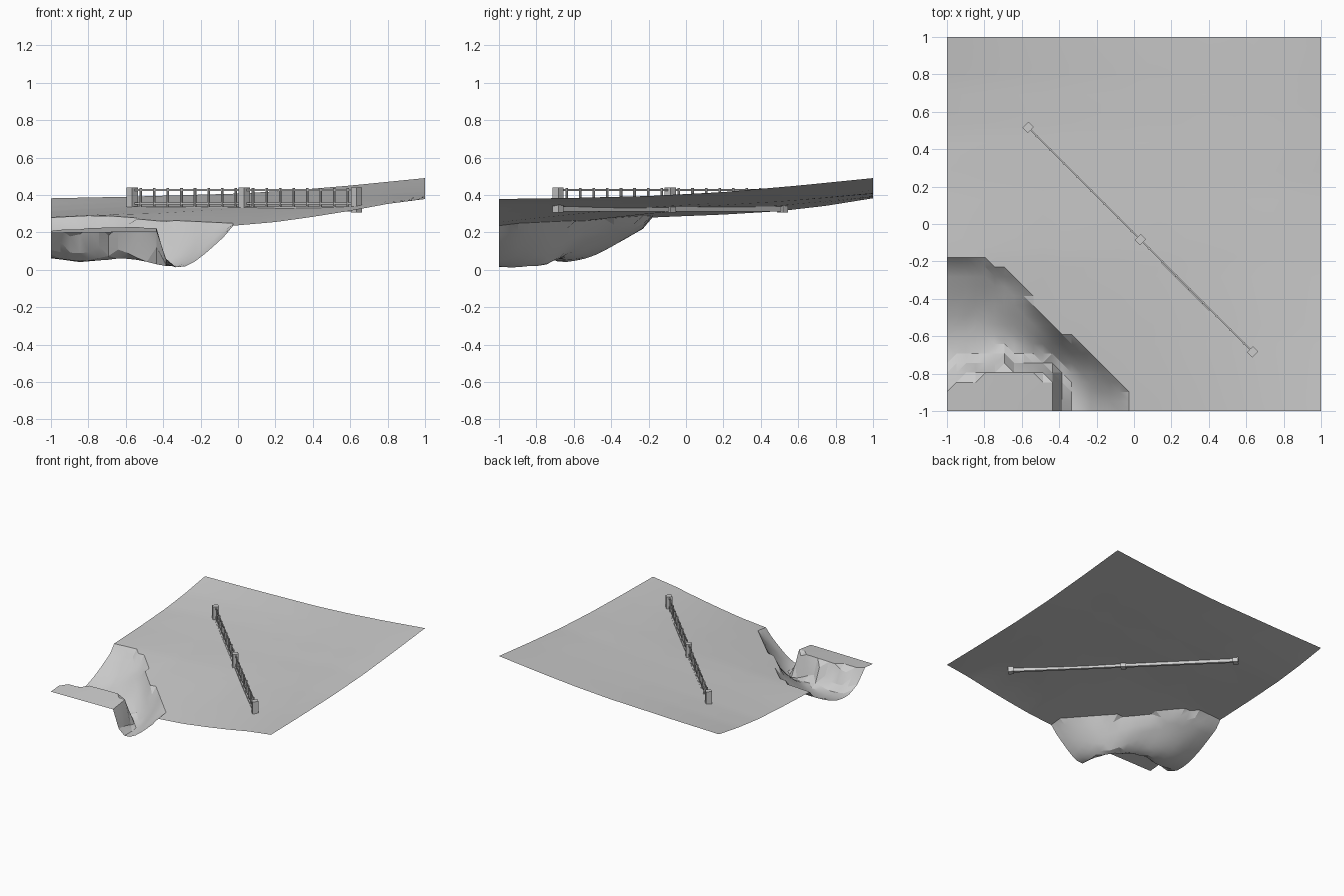
import bpy, bmesh, math
from mathutils import Vector, Matrix

if "Cube" in bpy.data.objects:
    bpy.data.objects.remove(bpy.data.objects["Cube"])


def lerp(pts, v):
    if v <= pts[0][0]:
        return pts[0][1]
    for (a, p), (b, q) in zip(pts, pts[1:]):
        if v <= b:
            return p + (q - p) * (v - a) / (b - a)
    return pts[-1][1]


# Height profiles along the four edges of the hillside
FRONT = [(-1, .197), (-.43, .203), (-.03, .235), (.2, .255), (.4, .283), (.6, .315), (.8, .352), (1, .378)]
BACK = [(-1, .382), (-.6, .39), (0, .407), (.3, .425), (.6, .45), (1, .49)]
LEFT = [(-1, .197), (-.17, .28), (.2, .295), (.5, .313), (.75, .342), (1, .382)]
RIGHT = [(-1, .378), (-.6, .384), (-.2, .394), (.2, .415), (.6, .45), (1, .49)]

# Outer and inner banks of the curved gully, and its floor and cross-section
OUTER = [(-1.1, -.18), (-.9, -.19), (-.75, -.24), (-.65, -.29), (-.59, -.38), (-.44, -.55),
         (-.33, -.64), (-.23, -.71), (-.13, -.84), (-.07, -.9), (-.03, -1.1)]
INNER = [(-1.1, -.94), (-1, -.89), (-.92, -.81), (-.76, -.79), (-.7, -.75), (-.64, -.78),
         (-.45, -.8), (-.43, -.86), (-.43, -1.1)]
FLOOR = [(-1, .06), (-.85, .04), (-.6, .06), (-.4, .02), (-.3, .008)]
SECTION = [(0, .15), (.3, .6), (.42, .77), (.55, .92), (.68, 1), (.8, .97), (.9, .7), (1, .1)]


def hill(x, y):
    u, v = (x + 1) / 2, (y + 1) / 2
    sides = (1 - u) * lerp(LEFT, y) + u * lerp(RIGHT, y)
    ends = (1 - v) * lerp(FRONT, x) + v * lerp(BACK, x)
    flat = ((1 - u) * ((1 - v) * .197 + v * .382) + u * ((1 - v) * .378 + v * .49))
    return sides + ends - flat + .03 * (1 - x * x) * (1 - y * y)


def inside(poly, x, y):
    hit = False
    for (ax, ay), (bx, by) in zip(poly, poly[1:] + poly[:1]):
        if (ay > y) != (by > y) and x < ax + (bx - ax) * (y - ay) / (by - ay):
            hit = not hit
    return hit


def distance(line, x, y):
    p, best = Vector((x, y)), 9
    for a, b in zip(line, line[1:]):
        a, b = Vector(a), Vector(b)
        t = max(0, min(1, (p - a).dot(b - a) / (b - a).length_squared))
        best = min(best, (a + (b - a) * t - p).length)
    return best


def finish(name, bm):
    me = bpy.data.meshes.new(name)
    bm.to_mesh(me)
    bm.free()
    ob = bpy.data.objects.new(name, me)
    bpy.context.collection.objects.link(ob)
    return ob


# Hillside sheet with the gully pressed into its front left corner
bm = bmesh.new()
bmesh.ops.create_grid(bm, x_segments=39, y_segments=39, size=1)
gully = OUTER + INNER[::-1]
for vert in bm.verts:
    x, y = vert.co.x, vert.co.y
    z = hill(x, y)
    if inside(gully, x, y):
        do, di = distance(OUTER, x, y), distance(INNER, x, y)
        z += (lerp(FLOOR, x) - z) * lerp(SECTION, do / (do + di))
    vert.co.z = z
bmesh.ops.triangulate(bm, faces=bm.faces[:])
ground = finish("hillside", bm)
bpy.context.view_layer.objects.active = ground
ground.select_set(True)
bpy.ops.object.shade_smooth_by_angle(angle=math.radians(20))

# Fence: placed by distance along its diagonal line
CENTER = Vector((.034, -.084, 0))
TURN = Matrix.Rotation(math.radians(-45), 4, 'Z')
SPAN = .6 * math.sqrt(2)


def box(bm, along, length, width, z0, z1):
    m = (Matrix.Translation(CENTER) @ TURN @ Matrix.Translation((along, 0, (z0 + z1) / 2))
         @ Matrix.Diagonal((length, width, z1 - z0, 1)))
    bmesh.ops.create_cube(bm, size=1, matrix=m)


# Three posts
bm = bmesh.new()
for s in (-SPAN, 0, SPAN):
    box(bm, s, .04, .045, .305, .44)
finish("fence_posts", bm)

# Base wall
bm = bmesh.new()
box(bm, 0, 2 * SPAN, .02, .312, .338)
finish("fence_base", bm)

# Upper and lower rails
bm = bmesh.new()
box(bm, 0, 2 * SPAN, .007, .42, .432)
box(bm, 0, 2 * SPAN, .007, .35, .36)
finish("fence_rails", bm)

# Eight balusters in each bay
bm = bmesh.new()
for bay in (-1, 1):
    for i in range(8):
        s = bay * SPAN / 2 + (i - 3.5) * .0725 * math.sqrt(2)
        m = Matrix.Translation(CENTER) @ TURN @ Matrix.Translation((s, 0, .386))
        bmesh.ops.create_cone(bm, cap_ends=True, segments=8, radius1=.007, radius2=.007,
                              depth=.102, matrix=m)
finish("fence_balusters", bm)
